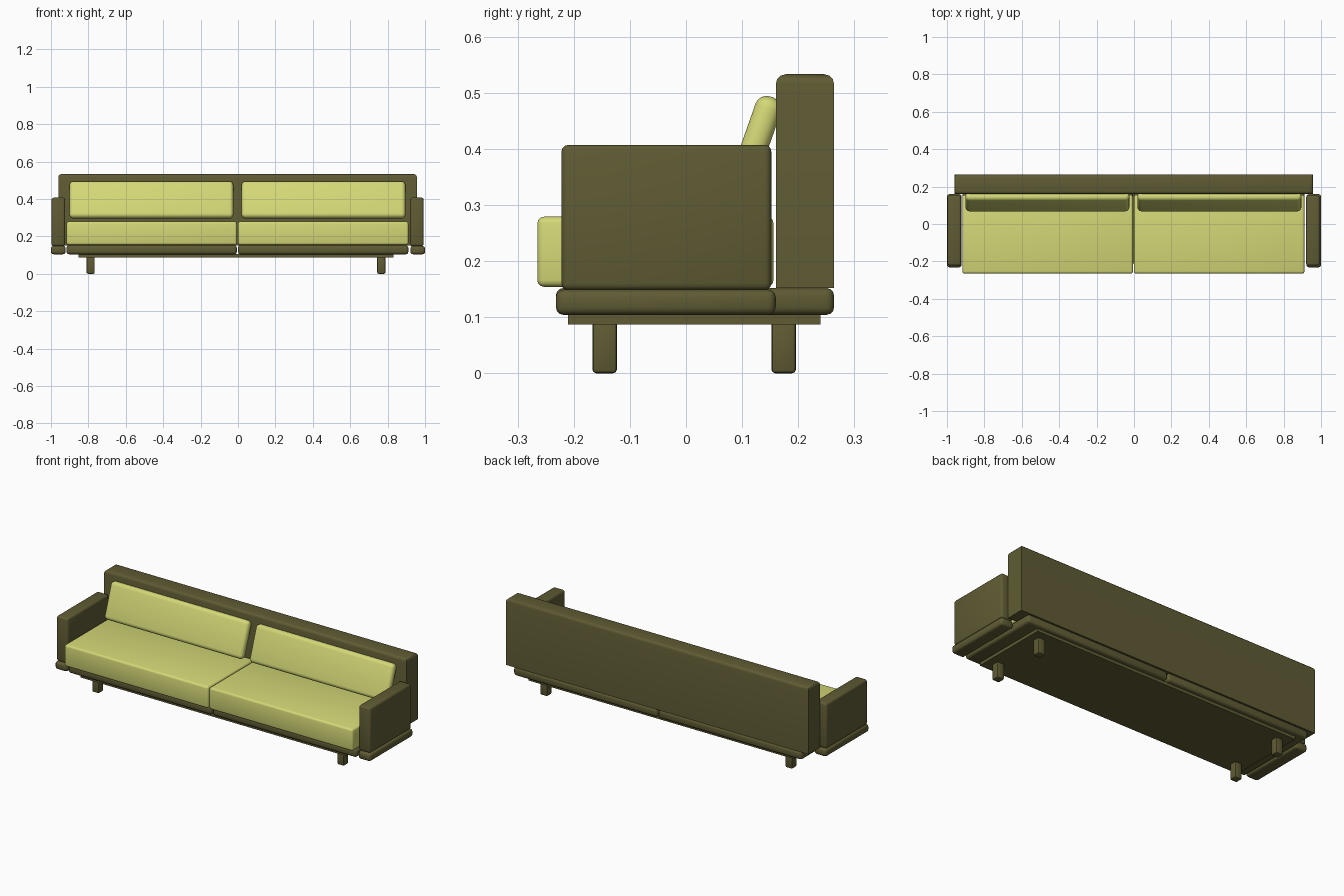
import bpy, bmesh, math
from mathutils import Matrix

if "Cube" in bpy.data.objects:
    bpy.data.objects.remove(bpy.data.objects["Cube"])


def material(name, rgb):
    m = bpy.data.materials.new(name)
    m.diffuse_color = (*rgb, 1)
    m.use_nodes = True
    m.node_tree.nodes["Principled BSDF"].inputs["Base Color"].default_value = m.diffuse_color
    return m


OLIVE = material("dark olive", (0.115, 0.105, 0.034))
LIME = material("pale lime", (0.658, 0.686, 0.181))


def block(name, mat, x, y, z, bevel=0.0, segments=3, top_only=False, tilt=0.0):
    """Box between (min, max) ranges, with rounded edges, tilted about its centre."""
    size = [r[1] - r[0] for r in (x, y, z)]
    centre = [(r[0] + r[1]) / 2 for r in (x, y, z)]
    bm = bmesh.new()
    bmesh.ops.create_cube(bm, size=1, matrix=Matrix.Diagonal((*size, 1)))
    if bevel:
        edges = [e for e in bm.edges
                 if not top_only or all(v.co.z > 0 for v in e.verts)]
        bmesh.ops.bevel(bm, geom=edges, offset=bevel, offset_type='OFFSET',
                        segments=segments, profile=0.5, affect='EDGES',
                        clamp_overlap=True)
    mesh = bpy.data.meshes.new(name)
    bm.to_mesh(mesh)
    bm.free()
    mesh.materials.append(mat)
    ob = bpy.data.objects.new(name, mesh)
    ob.location = centre
    ob.rotation_euler.x = tilt
    bpy.context.collection.objects.link(ob)
    bpy.ops.object.select_all(action='DESELECT')
    ob.select_set(True)
    bpy.context.view_layer.objects.active = ob
    bpy.ops.object.shade_smooth_by_angle(angle=math.radians(35))
    return ob


def mirrored(near, far, side, mid):
    """X range from inner/outer distances on one side of a centre line."""
    return tuple(sorted((mid + side * near, mid + side * far)))


# Backrest and under-frame
block("backrest", OLIVE, (-0.961, 0.957), (0.16, 0.264), (0.152, 0.533),
      0.018, top_only=True)
block("under_frame", OLIVE, (-0.853, 0.832), (-0.21, 0.24), (0.087, 0.106))

for side, label in ((-1, "left"), (1, "right")):
    mid = -0.003
    # Seat platform and cushions
    block(f"seat_base_{label}", OLIVE, mirrored(0.003, 0.914, side, mid),
          (-0.232, 0.264), (0.104, 0.152), 0.014)
    block(f"seat_cushion_{label}", LIME, mirrored(0.003, 0.914, side, mid),
          (-0.265, 0.156), (0.154, 0.279), 0.012)
    # Leaning back cushion
    block(f"back_cushion_{label}", LIME, mirrored(0.022, 0.898, side, mid),
          (0.095, 0.143), (0.291, 0.498), 0.021, 4, tilt=math.radians(-19.4))
    # Armrest on its own base
    block(f"arm_base_{label}", OLIVE, mirrored(0.922, 1.0, side, 0),
          (-0.232, 0.16), (0.104, 0.149), 0.014)
    block(f"armrest_{label}", OLIVE, mirrored(0.922, 0.995, side, -0.002),
          (-0.222, 0.152), (0.148, 0.407), 0.012)
    # Legs
    for y, row in ((-0.145, "front"), (0.174, "back")):
        block(f"{row}_leg_{label}", OLIVE, mirrored(0.755, 0.799, side, -0.011),
              (y - 0.022, y + 0.022), (0, 0.095), 0.007, 2)
